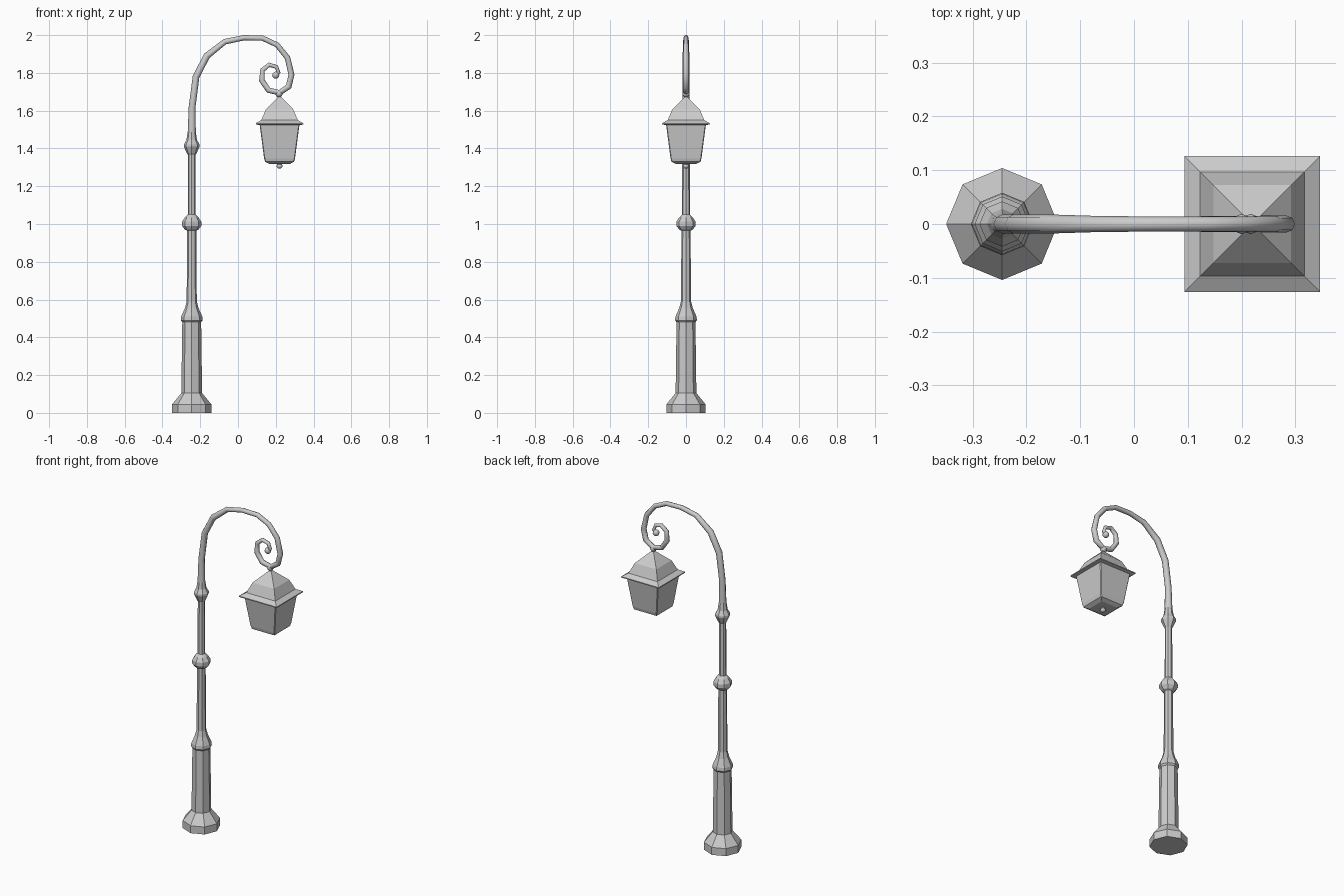
import bpy, bmesh, math

if "Cube" in bpy.data.objects:
    bpy.data.objects.remove(bpy.data.objects["Cube"])

POST_X, LAMP_X = -0.245, 0.22


def lathe(name, x, profile, sides, turn=0.0, square=False, y=0.0):
    """Stack n-sided rings from (radius, z) pairs; square radii are half-widths."""
    bm = bmesh.new()
    k = math.sqrt(2) if square else 1.0
    rings = []
    for r, z in profile:
        rings.append([bm.verts.new((x + r * k * math.cos(turn + 2 * math.pi * i / sides),
                                    y + r * k * math.sin(turn + 2 * math.pi * i / sides), z))
                      for i in range(sides)])
    for a, b in zip(rings, rings[1:]):
        for i in range(sides):
            j = (i + 1) % sides
            bm.faces.new((a[i], a[j], b[j], b[i]))
    bm.faces.new(rings[0][::-1])
    bm.faces.new(rings[-1])
    bmesh.ops.recalc_face_normals(bm, faces=bm.faces)
    me = bpy.data.meshes.new(name)
    bm.to_mesh(me)
    bm.free()
    ob = bpy.data.objects.new(name, me)
    bpy.context.collection.objects.link(ob)
    return ob


def ball(name, loc, r, squash=1.0):
    bpy.ops.mesh.primitive_uv_sphere_add(segments=8, ring_count=6, radius=r, location=loc)
    ob = bpy.context.object
    ob.name = name
    ob.scale.z = squash
    bpy.ops.object.shade_smooth()
    return ob


# octagonal foot and lower casing
lathe("post_base", POST_X, [
    (0.104, 0), (0.104, 0.045), (0.055, 0.105), (0.05, 0.48),
    (0.058, 0.49), (0.056, 0.51), (0.036, 0.555), (0.027, 0.59)], 8)

# slim shaft with ball knuckle and upper collar
lathe("post_shaft", POST_X, [
    (0.027, 0.58), (0.024, 0.965), (0.036, 0.97), (0.051, 0.99), (0.051, 1.012),
    (0.036, 1.035), (0.021, 1.05), (0.02, 1.365), (0.026, 1.375), (0.042, 1.41),
    (0.042, 1.42), (0.028, 1.445), (0.021, 1.49)], 8)

# curved arm ending in a scroll: (x, z, radius)
path = [
    (-0.245, 1.46, .022), (-0.243, 1.62, .018), (-0.222, 1.78, .018), (-0.165, 1.89, .018),
    (-0.07, 1.965, .015), (0.03, 1.986, .014), (0.13, 1.984, .014), (0.207, 1.948, .014),
    (0.262, 1.88, .015), (0.283, 1.79, .016), (0.268, 1.727, .016), (0.22, 1.695, .015),
    (0.162, 1.708, .015), (0.126, 1.76, .015), (0.13, 1.815, .013), (0.165, 1.843, .012),
    (0.203, 1.832, .011), (0.215, 1.803, .010), (0.2, 1.785, .010)]
cu = bpy.data.curves.new("scroll_arm", 'CURVE')
cu.dimensions = '3D'
cu.bevel_depth = 1.0
cu.bevel_resolution = 2
cu.use_fill_caps = True
sp = cu.splines.new('POLY')
sp.points.add(len(path) - 1)
for p, (x, z, r) in zip(sp.points, path):
    p.co = (x, 0, z, 1)
    p.radius = r
arm = bpy.data.objects.new("scroll_arm", cu)
bpy.context.collection.objects.link(arm)
bpy.ops.object.select_all(action='DESELECT')
arm.select_set(True)
bpy.context.view_layer.objects.active = arm
bpy.ops.object.convert(target='MESH')
bpy.ops.object.shade_smooth_by_angle(angle=math.radians(50))
ball("scroll_tip", (0.2, 0, 1.788), 0.019)

# hanger under the scroll
ball("hanger_knob", (LAMP_X - 0.003, 0, 1.69), 0.019)
lathe("hanger_stem", LAMP_X - 0.002, [(0.008, 1.655), (0.008, 1.69)], 8)

# square lantern roof with overhanging brim
lathe("lantern_roof", LAMP_X, [
    (0.11, 1.524), (0.126, 1.527), (0.126, 1.533), (0.097, 1.55),
    (0.072, 1.608), (0.008, 1.672)], 4, math.pi / 4, True)

# tapered lantern body with softened edges
body = lathe("lantern_body", LAMP_X, [
    (0.055, 1.318), (0.077, 1.33), (0.082, 1.348), (0.106, 1.53)],
    4, math.pi / 4, True)
bev = body.modifiers.new("soft_edges", 'BEVEL')
bev.width = 0.004
bev.segments = 1
bev.limit_method = 'ANGLE'
bev.angle_limit = math.radians(60)

# finial below the lantern
lathe("finial_neck", LAMP_X, [(0.009, 1.30), (0.014, 1.322)], 8)
ball("finial", (LAMP_X, 0, 1.306), 0.016, 0.8)
